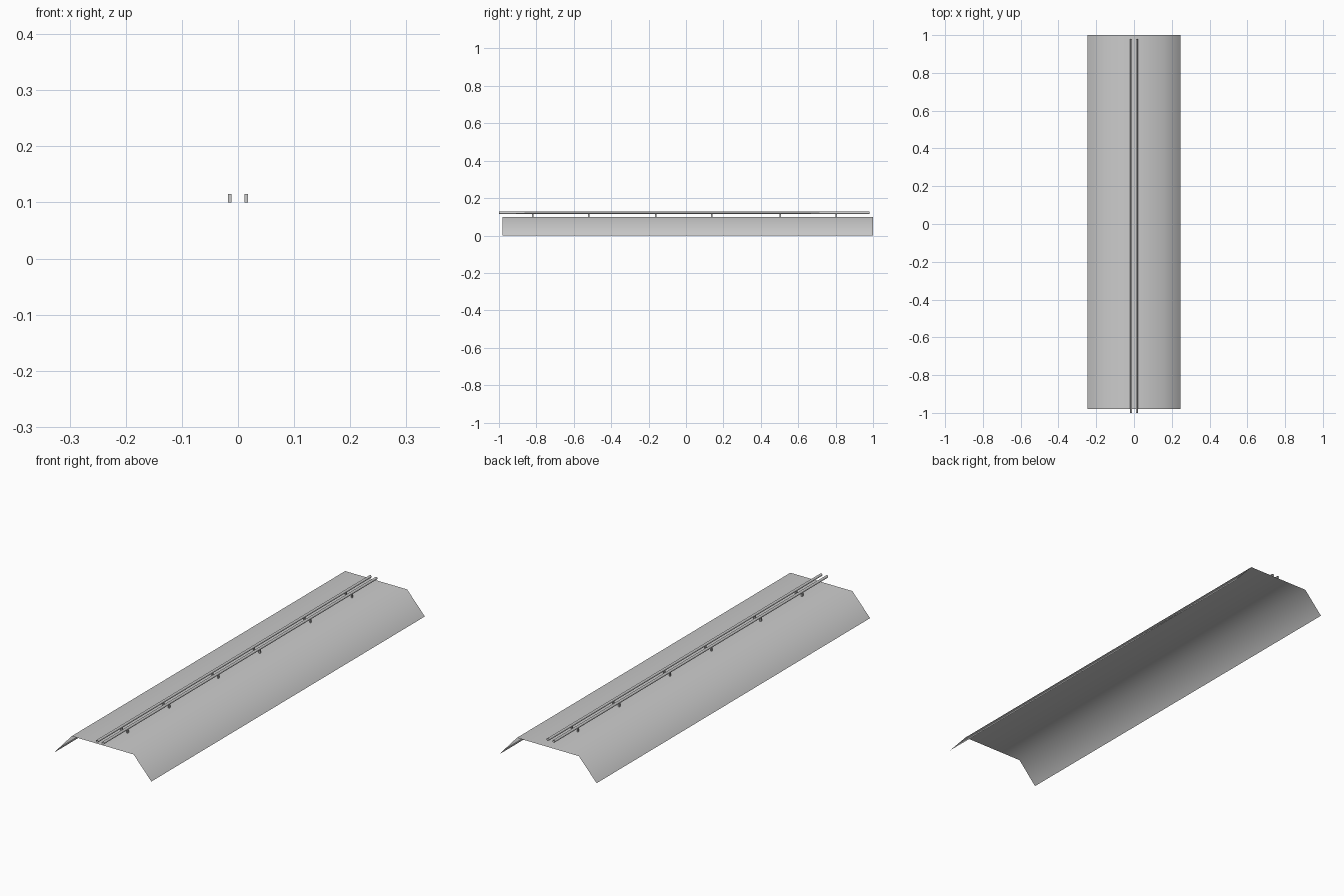
import bpy, math

if "Cube" in bpy.data.objects:
    bpy.data.objects.remove(bpy.data.objects["Cube"])


def add_mesh(name, verts, faces, smooth=False):
    mesh = bpy.data.meshes.new(name)
    mesh.from_pydata(verts, [], faces)
    mesh.polygons.foreach_set("use_smooth", [smooth] * len(faces))
    obj = bpy.data.objects.new(name, mesh)
    bpy.context.collection.objects.link(obj)
    return obj


def sweep(name, profile, y0, y1, closed):
    # open-ended extrusion of an xz profile along y
    n = len(profile)
    verts = [(x, y, z) for y in (y0, y1) for x, z in profile]
    faces = [(i, (i + 1) % n, n + (i + 1) % n, n + i)
             for i in range(n if closed else n - 1)]
    return add_mesh(name, verts, faces, True)


# Sloped bed: an open, softly shaded sheet
sweep("track_bed", [(-0.247, 0), (-0.157, 0.1), (0.157, 0.1), (0.247, 0)],
      -0.98, 1.0, False)

for side, x in (("left", -0.015), ("right", 0.015)):
    # Rail: thin open tube
    ring = [(x + 0.0062 * math.cos(a), 0.1215 + 0.0062 * math.sin(a))
            for a in (math.tau * (i + 0.5) / 8 for i in range(8))]
    sweep(side + "_rail", ring[::-1], -1.0, 0.98, True)

    # Small posts holding the rail
    for i, y in enumerate((-0.82, -0.52, -0.163, 0.137, 0.504, 0.804)):
        bpy.ops.mesh.primitive_cube_add(size=1, location=(x, y, 0.1075))
        post = bpy.context.object
        post.name = f"{side}_post_{i + 1}"
        post.scale = (0.006, 0.008, 0.015)
